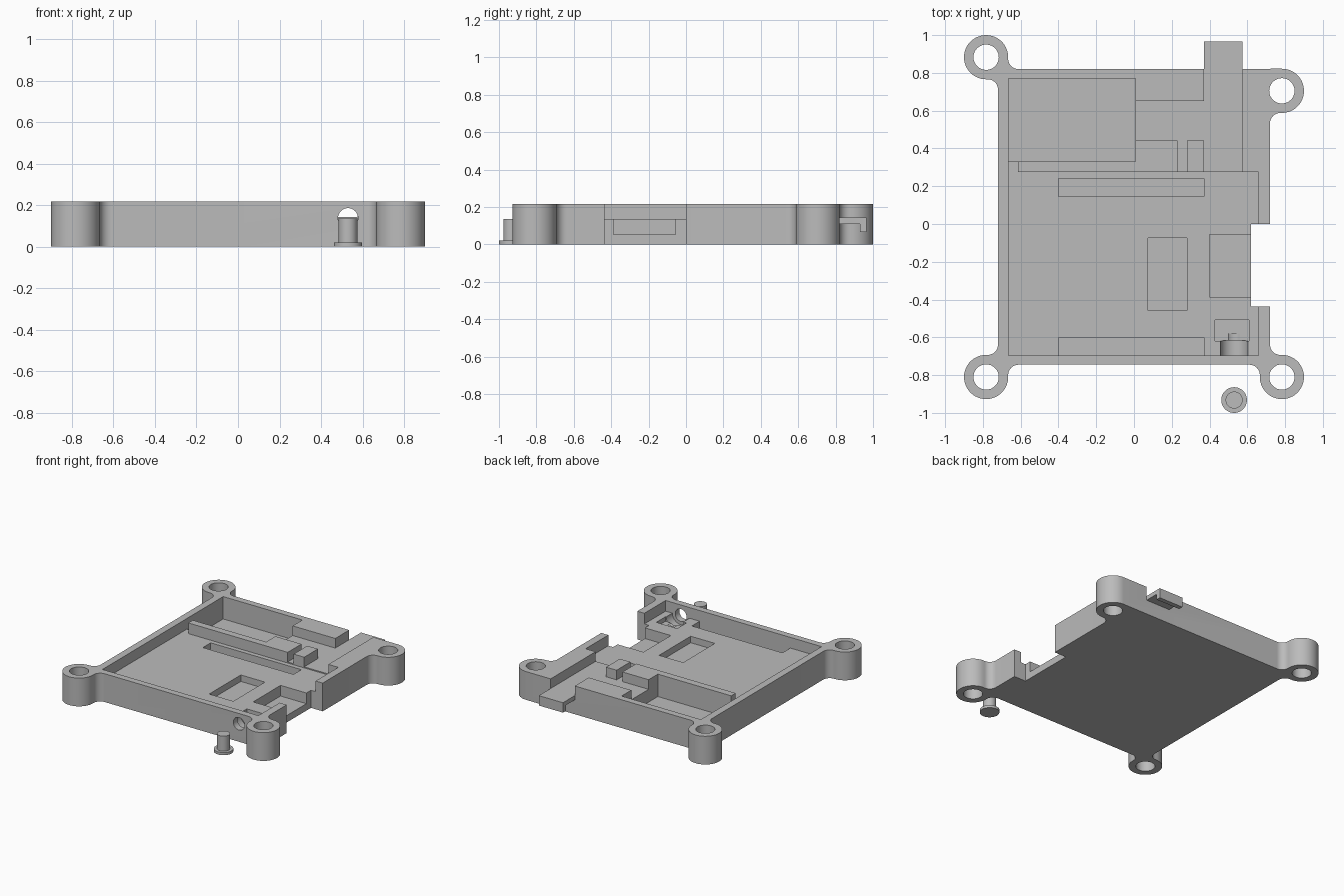
import bpy, bmesh, math
from math import atan2, pi, sqrt, cos, sin

cube = bpy.data.objects.get("Cube")
if cube:
    bpy.data.objects.remove(cube)

GREY = (0.5, 0.5, 0.5, 1)
mat = bpy.data.materials.new("light grey plastic")
mat.use_nodes = True
mat.diffuse_color = GREY
mat.node_tree.nodes["Principled BSDF"].inputs["Base Color"].default_value = GREY

TOP, FLOOR, CHANNEL = 0.217, 0.135, 0.143
EAR_R, HOLE_R, FILLET = 0.117, 0.067, 0.055
HALF_W = 0.72


def prism(name, pts, z0, z1):
    """Extrude a counterclockwise outline from z0 to z1."""
    bm = bmesh.new()
    low = [bm.verts.new((x, y, z0)) for x, y in pts]
    high = [bm.verts.new((x, y, z1)) for x, y in pts]
    bm.faces.new(low[::-1])
    bm.faces.new(high)
    for i in range(len(pts)):
        j = (i + 1) % len(pts)
        bm.faces.new((low[i], low[j], high[j], high[i]))
    mesh = bpy.data.meshes.new(name)
    bm.to_mesh(mesh)
    bm.free()
    obj = bpy.data.objects.new(name, mesh)
    bpy.context.collection.objects.link(obj)
    mesh.materials.append(mat)
    return obj


def box(name, x0, x1, y0, y1, z0, z1):
    return prism(name, [(x0, y0), (x1, y0), (x1, y1), (x0, y1)], z0, z1)


def arc(cx, cy, r, a0, a1, n):
    return [(cx + r * cos(a0 + (a1 - a0) * i / n),
             cy + r * sin(a0 + (a1 - a0) * i / n)) for i in range(n + 1)]


def disc(cx, cy, r, n=48):
    return arc(cx, cy, r, 0, 2 * pi, n)[:-1]


def cylinder_y(name, x, z, r, y0, y1):
    """Cylinder lying along y."""
    obj = prism(name, disc(x, -z, r), y0, y1)
    for v in obj.data.vertices:
        px, py, pz = v.co
        v.co = (px, pz, -py)
    return obj


def cut(target, cutter):
    mod = target.modifiers.new("cut", "BOOLEAN")
    mod.operation, mod.solver, mod.object = "DIFFERENCE", "EXACT", cutter
    bpy.context.view_layer.objects.active = target
    bpy.ops.object.modifier_apply(modifier=mod.name)
    bpy.data.objects.remove(cutter)


def smooth(obj):
    bpy.ops.object.select_all(action="DESELECT")
    obj.select_set(True)
    bpy.context.view_layer.objects.active = obj
    bpy.ops.object.shade_smooth_by_angle(angle=math.radians(30))


def ear(sx, sy, cx, cy, edge=None):
    """Round screw ear blended into the side and, if given, the end edge."""
    reach = EAR_R + FILLET
    fx = HALF_W + FILLET
    fy = cy - sqrt(reach ** 2 - (fx - cx) ** 2)
    a = atan2(cy - fy, cx - fx)
    pts = arc(fx, fy, FILLET, pi, a, 10)
    if edge is None:
        pts += arc(cx, cy, EAR_R, a - pi, pi / 2, 28)[1:]
    else:
        gy = edge + FILLET
        gx = cx - sqrt(reach ** 2 - (gy - cy) ** 2)
        b = atan2(gy - cy, gx - cx) % (2 * pi)
        pts += arc(cx, cy, EAR_R, a - pi, b, 36)[1:]
        pts += arc(gx, gy, FILLET, b - pi, -pi / 2, 10)[1:]
    pts = [(sx * x, sy * y) for x, y in pts]
    return pts if sx * sy > 0 else pts[::-1]


# Tray body with four screw ears
ears = [(1, 1, 0.783, 0.705, None), (-1, 1, 0.783, 0.883, 0.82),
        (-1, -1, 0.783, 0.81, 0.745), (1, -1, 0.783, 0.81, 0.745)]
outline = [p for e in ears for p in ear(*e)]
body = prism("tray_body", outline, 0, TOP)
for sx, sy, cx, cy, _ in ears:
    cut(body, prism("screw_hole", disc(sx * cx, sy * cy, HOLE_R), -0.1, 0.4))

# Recesses: x range, y range, floor height
recesses = {
    "board_recess": (-0.665, 0.66, -0.695, 0.275, FLOOR),
    "side_notch": (0.62, 0.9, -0.437, 0.0, -0.1),
    "battery_bay": (-0.665, 0.008, 0.33, 0.77, 0.045),
    "wire_gap": (-0.665, -0.615, 0.25, 0.34, FLOOR),
    "rear_channel": (0.37, 0.575, 0.275, 0.95, CHANNEL),
    "cross_channel": (0.0, 0.38, 0.442, 0.652, CHANNEL),
    "narrow_channel": (0.23, 0.28, 0.275, 0.46, CHANNEL),
    "rear_pin_groove": (-0.4, 0.37, 0.145, 0.24, 0.08),
    "front_pin_groove": (-0.4, 0.37, -0.695, -0.6, 0.08),
    "chip_recess": (0.075, 0.28, -0.457, -0.073, 0.085),
    "socket_recess": (0.4, 0.7, -0.387, -0.055, 0.053),
    "switch_recess": (0.43, 0.608, -0.62, -0.507, 0.1),
}
for name, (x0, x1, y0, y1, z) in recesses.items():
    cut(body, box(name, x0, x1, y0, y1, z, 0.4))

# Button bore through the front wall, with a wider cradle behind it
cut(body, cylinder_y("button_bore", 0.53, 0.138, 0.048, -0.9, -0.58))
cut(body, cylinder_y("button_cradle", 0.53, 0.138, 0.073, -0.695, -0.618))
smooth(body)

# Hooked tab at the back of the channel
box("rear_tab", 0.37, 0.575, 0.82, 0.965, 0.11, CHANNEL)
box("rear_tab_lip", 0.37, 0.575, 0.93, 0.965, 0.067, 0.11)

# Loose push button standing in front
for name, r, z0, z1 in (("button_flange", 0.068, 0, 0.02),
                        ("button_shaft", 0.045, 0.02, 0.135)):
    smooth(prism(name, disc(0.53, -0.932, r), z0, z1))
